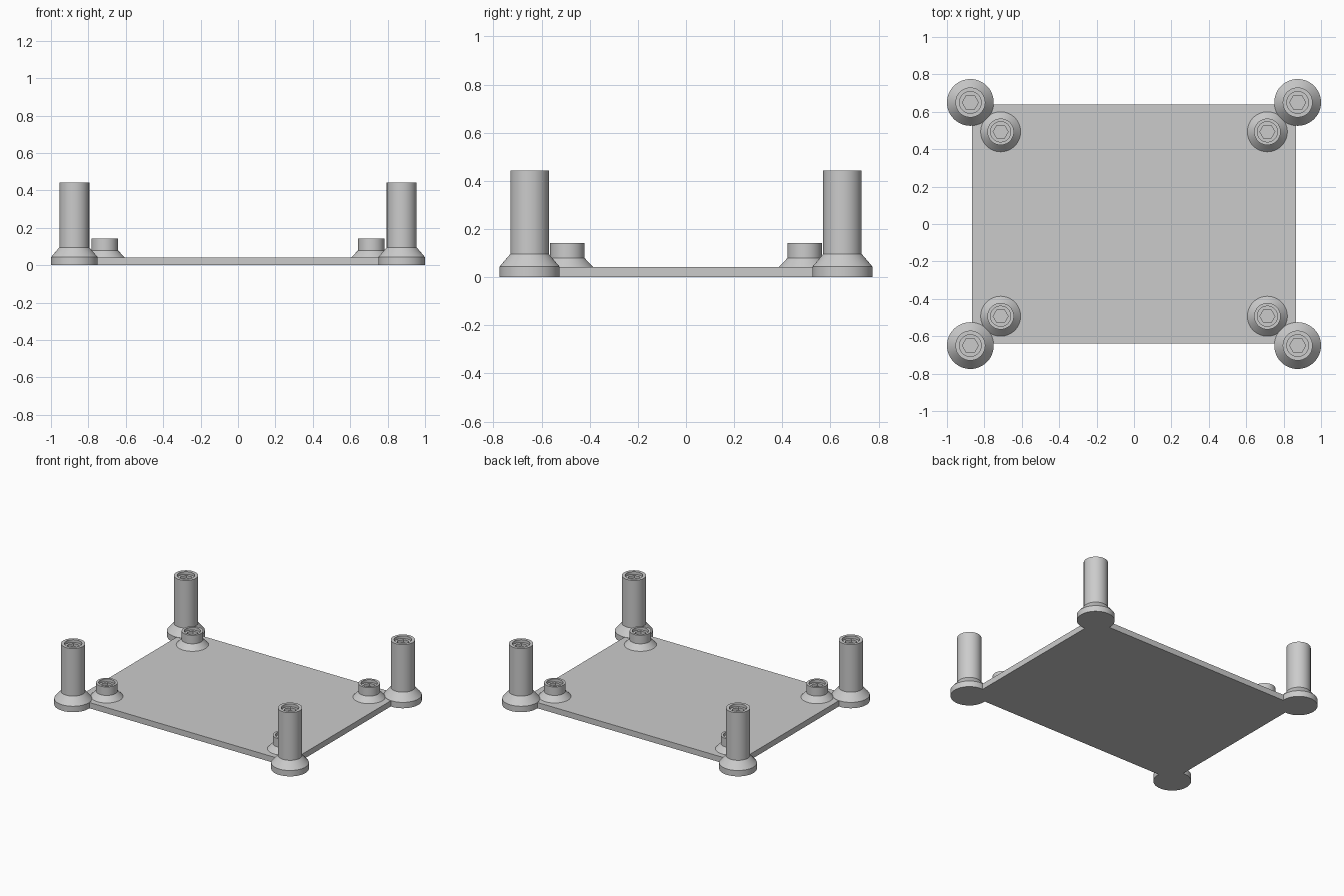
import bpy
import bmesh
from math import cos, pi, radians, sin

SEGMENTS = 48

cube = bpy.data.objects.get("Cube")
if cube:
    bpy.data.objects.remove(cube, do_unlink=True)

grey = bpy.data.materials.new("plain grey")
grey.use_nodes = True
colour = (0.6, 0.6, 0.6, 1)
grey.diffuse_color = colour
grey.node_tree.nodes["Principled BSDF"].inputs["Base Color"].default_value = colour


def ring(bm, radius, z, hexagon=False):
    """One loop of vertices, round or pulled in to a hexagon outline."""
    verts = []
    for i in range(SEGMENTS):
        a = 2 * pi * i / SEGMENTS
        r = radius
        if hexagon:
            r *= cos(pi / 6) / cos(a % (pi / 3) - pi / 6)
        verts.append(bm.verts.new((r * cos(a), r * sin(a), z)))
    return verts


def make_object(name, bm, location=(0, 0, 0)):
    bmesh.ops.recalc_face_normals(bm, faces=bm.faces)
    mesh = bpy.data.meshes.new(name)
    bm.to_mesh(mesh)
    bm.free()
    mesh.materials.append(grey)
    obj = bpy.data.objects.new(name, mesh)
    obj.location = location
    bpy.context.collection.objects.link(obj)
    bpy.ops.object.select_all(action="DESELECT")
    obj.select_set(True)
    bpy.context.view_layer.objects.active = obj
    bpy.ops.object.shade_smooth_by_angle(angle=radians(30))
    return obj


def make_post(name, location, outline, bore, socket, depth):
    """Turned post with a round counterbore and a hexagonal socket in its top."""
    top = outline[-1][1]
    bm = bmesh.new()
    rings = [ring(bm, r, z) for r, z in outline]
    rings += [ring(bm, bore, top), ring(bm, bore, top - depth)]
    rings += [ring(bm, socket, top - depth, True), ring(bm, socket, top - 2 * depth, True)]
    for low, high in zip(rings, rings[1:]):
        for i in range(SEGMENTS):
            j = (i + 1) % SEGMENTS
            bm.faces.new((low[i], low[j], high[j], high[i]))
    bm.faces.new(rings[0])
    bm.faces.new(rings[-1])
    make_object(name, bm, location)


# Base plate
bm = bmesh.new()
bmesh.ops.create_cube(bm, size=1)
bmesh.ops.scale(bm, vec=(1.73, 1.28, 0.042), verts=bm.verts)
bmesh.ops.translate(bm, vec=(0, 0, 0.021), verts=bm.verts)
make_object("base_plate", bm)

# Tall corner posts and short inner standoffs
tall = [(0.125, 0), (0.125, 0.043), (0.08, 0.096), (0.08, 0.443)]
short = [(0.107, 0.02), (0.107, 0.042), (0.071, 0.08), (0.071, 0.142)]
for side, sx in (("left", 1), ("right", -1)):
    for end, sy in (("front", -1), ("back", 1)):
        make_post(f"tall_post_{end}_{side}", (sx * 0.875, sy * 0.65, 0),
                  tall, 0.058, 0.043, 0.02)
        make_post(f"short_standoff_{end}_{side}", (sx * 0.713, sy * 0.493, 0),
                  short, 0.054, 0.04, 0.02)
